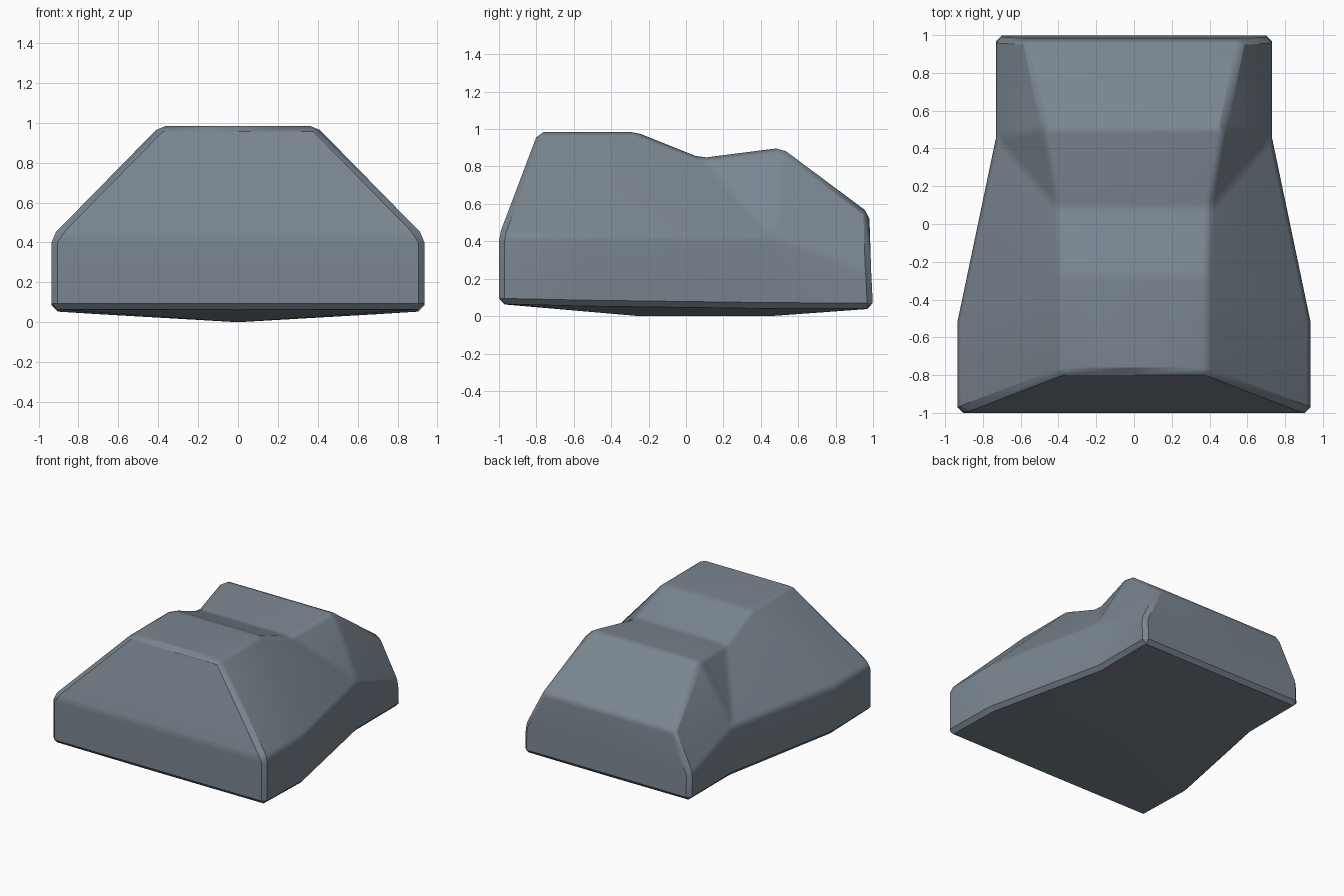
import bpy
import bmesh
import math

if "Cube" in bpy.data.objects:
    bpy.data.objects.remove(bpy.data.objects["Cube"])

# Right half of the body, as rows of points running front to back
ROWS = {
    "T": [(0.39, -0.79, 0.985), (0.39, -0.27, 0.985), (0.40, 0.08, 0.845),
          (0.48, 0.51, 0.90), (0.575, 0.98, 0.55)],                        # top edge
    "S": [(0.935, -1, 0.43), (0.935, -0.52, 0.43), (0.73, 0.46, 0.43), (0.73, 0.99, 0.24)],  # shoulder
    "B": [(0.935, -1, 0.065), (0.935, -0.52, 0.055), (0.73, 0.46, 0.042), (0.73, 1, 0.04)],  # base edge
    "K": [(0, -1, 0.065), (0, -0.25, 0), (0, 0.45, 0), (0, 1, 0.04)],      # keel
}

bm = bmesh.new()
v = {}
for row, pts in ROWS.items():
    for i, p in enumerate(pts):
        v[f"{row}{i}"] = bm.verts.new(p)
# Centre line above the keel
for name in ("T0", "T1", "T2", "T3", "T4", "S0", "S3"):
    _, y, z = v[name].co
    v["C" + name] = bm.verts.new((0, y, z))


def face(names):
    bm.faces.new([v[n] for n in names.split()])


# Roof strip, side wall and underside
for i in range(4):
    face(f"CT{i} T{i} T{i+1} CT{i+1}")
for i in range(3):
    face(f"S{i} B{i} B{i+1} S{i+1}")
    face(f"B{i} K{i} K{i+1} B{i+1}")
# Sloping upper side
for names in ("T0 S0 S1 T1", "T1 S1 S2 T2", "T2 S2 T3", "T3 S2 T4", "T4 S2 S3"):
    face(names)
# Front and rear ends
for names in ("K0 B0 S0 CS0", "CS0 S0 T0 CT0", "K3 CS3 S3 B3", "CS3 CT4 T4 S3"):
    face(names)
bmesh.ops.recalc_face_normals(bm, faces=bm.faces)

mesh = bpy.data.meshes.new("faceted_body")
bm.to_mesh(mesh)
bm.free()
body = bpy.data.objects.new("faceted_body", mesh)
bpy.context.collection.objects.link(body)

# Dark blue-grey
slate = bpy.data.materials.new("slate")
slate.diffuse_color = (0.195, 0.237, 0.28, 1)
slate.use_nodes = True
slate.node_tree.nodes["Principled BSDF"].inputs["Base Color"].default_value = slate.diffuse_color
mesh.materials.append(slate)

mirror = body.modifiers.new("mirror", "MIRROR")
mirror.use_clip = True
bevel = body.modifiers.new("edge_bevel", "BEVEL")
bevel.width = 0.03
bevel.segments = 1
bevel.limit_method = "ANGLE"
bevel.angle_limit = math.radians(18)

bpy.context.view_layer.objects.active = body
body.select_set(True)
for name in ("mirror", "edge_bevel"):
    bpy.ops.object.modifier_apply(modifier=name)
bpy.ops.object.shade_smooth_by_angle(angle=math.radians(30))

# Large faces stay flat, bevels take the soft transition
weighted = body.modifiers.new("flat_faces", "WEIGHTED_NORMAL")
weighted.keep_sharp = True
